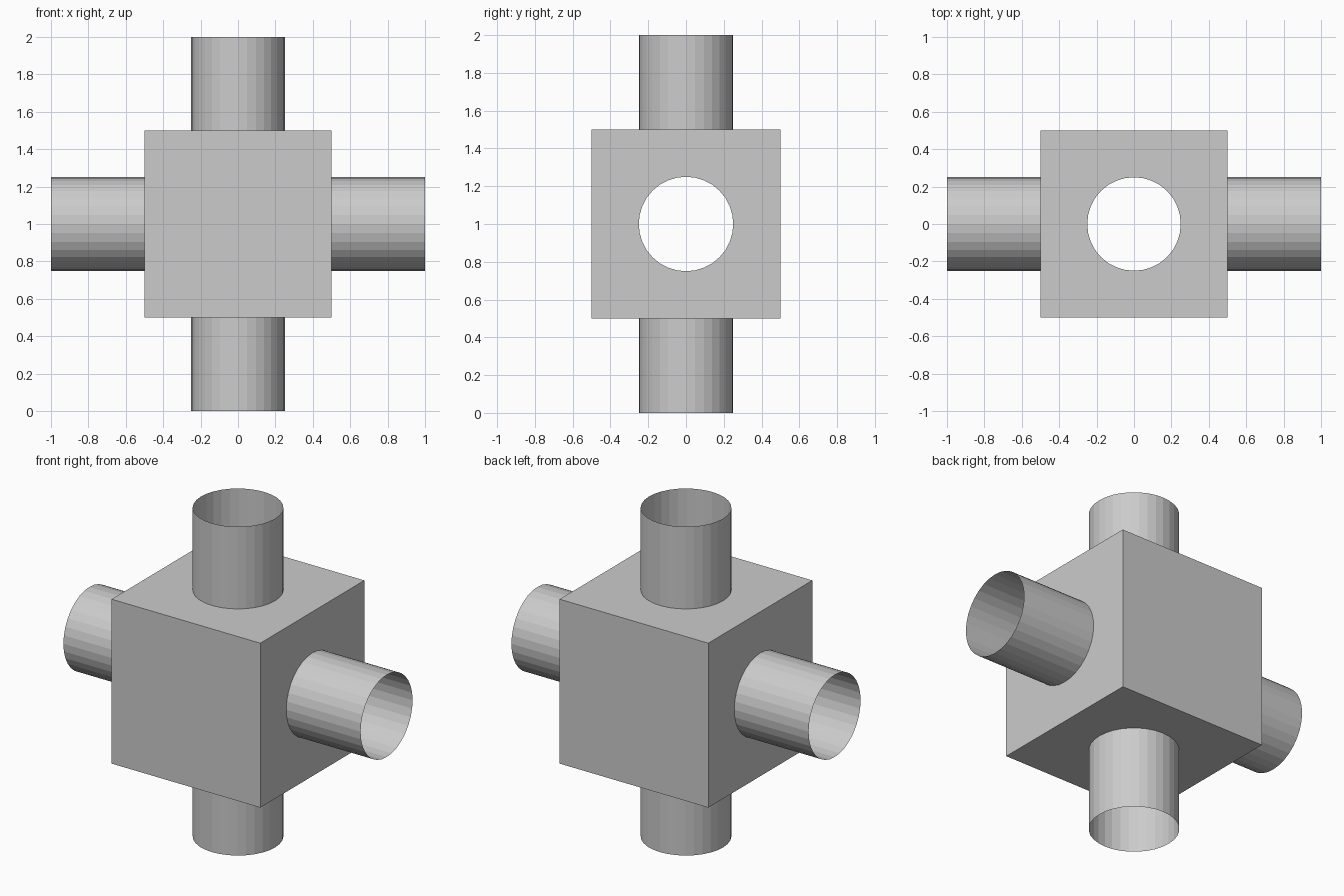
import bpy, bmesh
from math import cos, sin, pi, sqrt
from mathutils import Matrix, Vector

if "Cube" in bpy.data.objects:
    bpy.data.objects.remove(bpy.data.objects["Cube"])

HALF, RADIUS, REACH, SEGS = 0.5, 0.25, 1.0, 32
CENTRE = Matrix.Translation((0, 0, 1))


def turn(axis, degrees):
    return Matrix.Rotation(degrees * pi / 180, 4, axis)


def add_object(name, bm):
    mesh = bpy.data.meshes.new(name)
    bm.to_mesh(mesh)
    bm.free()
    obj = bpy.data.objects.new(name, mesh)
    bpy.context.collection.objects.link(obj)
    return obj


def ring(bm, matrix, radius, count, offset=0.0):
    angles = [2 * pi * i / count + offset for i in range(count)]
    return [bm.verts.new(matrix @ Vector((radius * cos(a), radius * sin(a), HALF)))
            for a in angles]


# Directions the pipes leave the box (local +z turned outwards)
pipe_sides = {"top": turn('Y', 0), "bottom": turn('Y', 180),
              "right": turn('Y', 90), "left": turn('Y', -90)}
plain_sides = [turn('X', 90), turn('X', -90)]

# Hollow box: four sides with round openings, plain front and back
bm = bmesh.new()
for rot in pipe_sides.values():
    m = CENTRE @ rot
    square = ring(bm, m, HALF * sqrt(2), 4, pi / 4)
    circle = ring(bm, m, RADIUS, SEGS)
    step = SEGS // 4
    for k in range(4):
        start = step // 2 + k * step
        arc = [circle[(start + i) % SEGS] for i in range(step, -1, -1)]
        bm.faces.new([square[k], square[(k + 1) % 4]] + arc)
for rot in plain_sides:
    bm.faces.new(ring(bm, CENTRE @ rot, HALF * sqrt(2), 4, pi / 4))
bmesh.ops.remove_doubles(bm, verts=bm.verts, dist=1e-4)
add_object("junction_box", bm)

# Open-ended thin pipes
for side, rot in pipe_sides.items():
    bm = bmesh.new()
    place = CENTRE @ rot @ Matrix.Translation((0, 0, (HALF + REACH) / 2))
    # quarter-segment-aligned ring, matching the box openings
    bmesh.ops.create_cone(bm, cap_ends=False, segments=SEGS, radius1=RADIUS,
                          radius2=RADIUS, depth=REACH - HALF, matrix=place)
    add_object("pipe_" + side, bm)
